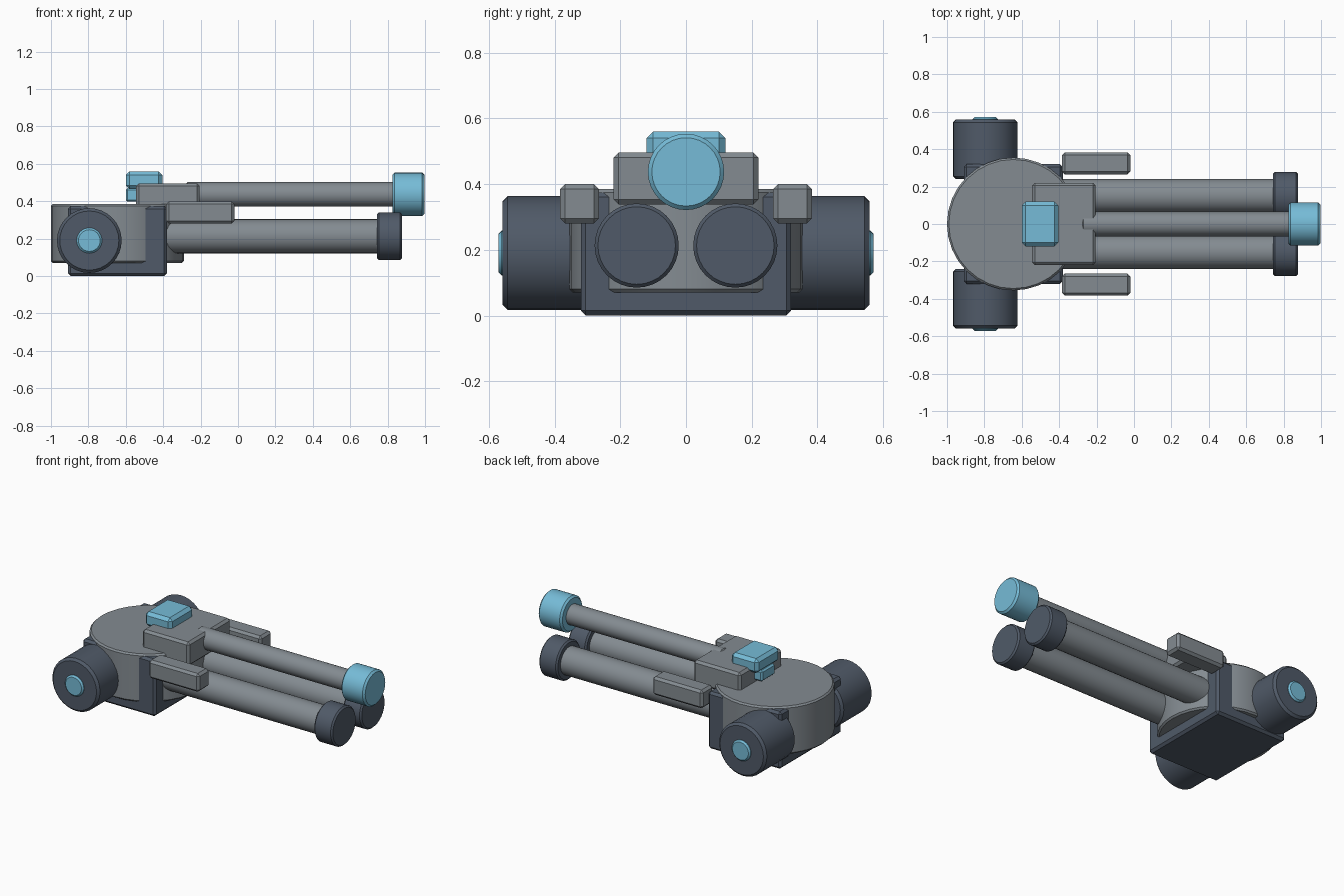
import bpy, bmesh, math
from mathutils import Matrix, Vector

cube = bpy.data.objects.get("Cube")
if cube:
    bpy.data.objects.remove(cube, do_unlink=True)


def material(name, rgb):
    m = bpy.data.materials.new(name)
    m.use_nodes = True
    m.diffuse_color = (*rgb, 1)
    m.node_tree.nodes["Principled BSDF"].inputs["Base Color"].default_value = (*rgb, 1)
    return m


GREY = material("light_grey", (0.23, 0.26, 0.285))
DARK = material("dark_slate", (0.08, 0.102, 0.138))
BLUE = material("sky_blue", (0.18, 0.50, 0.68))
AXES = {"x": Matrix.Rotation(math.pi / 2, 4, "Y"),
        "y": Matrix.Rotation(-math.pi / 2, 4, "X"),
        "z": Matrix.Identity(4)}


def finish(name, bm, mat, chamfer):
    # Chamfer the hard edges, then shade smooth with crisp corners
    hard = [e for e in bm.edges if e.calc_face_angle(0) > math.radians(40)]
    bmesh.ops.bevel(bm, geom=hard, offset=chamfer, segments=1, affect="EDGES")
    bmesh.ops.recalc_face_normals(bm, faces=bm.faces)
    mesh = bpy.data.meshes.new(name)
    bm.to_mesh(mesh)
    bm.free()
    mesh.materials.append(mat)
    ob = bpy.data.objects.new(name, mesh)
    bpy.context.collection.objects.link(ob)
    bpy.ops.object.select_all(action="DESELECT")
    ob.select_set(True)
    bpy.context.view_layer.objects.active = ob
    bpy.ops.object.shade_smooth_by_angle(angle=math.radians(30))
    return ob


def box(name, low, high, mat, chamfer=0.015):
    low, high = Vector(low), Vector(high)
    bm = bmesh.new()
    bmesh.ops.create_cube(bm, size=1)
    bmesh.ops.scale(bm, vec=high - low, verts=bm.verts)
    bmesh.ops.translate(bm, vec=(low + high) / 2, verts=bm.verts)
    return finish(name, bm, mat, chamfer)


def cylinder(name, start, length, radius, axis, mat, chamfer=0.012, sides=32):
    bm = bmesh.new()
    bmesh.ops.create_cone(bm, cap_ends=True, segments=sides, radius1=radius,
                          radius2=radius, depth=abs(length))
    turn = AXES[axis]
    middle = Vector(start) + turn.to_3x3() @ Vector((0, 0, length / 2))
    bmesh.ops.transform(bm, matrix=Matrix.Translation(middle) @ turn, verts=bm.verts)
    return finish(name, bm, mat, chamfer)


# Body: square base and round turret
box("base_block", (-0.91, -0.32, 0), (-0.38, 0.32, 0.375), DARK)
cylinder("turret_disc", (-0.645, 0, 0.07), 0.315, 0.355, "z", GREY, 0.01)

# Raised housing with upper barrel and sight
box("top_housing", (-0.545, -0.22, 0.338), (-0.205, 0.22, 0.496), GREY)
cylinder("upper_barrel", (-0.275, 0, 0.437), 1.12, 0.066, "x", GREY, 0.006)
cylinder("upper_muzzle", (0.825, 0, 0.437), 0.172, 0.116, "x", BLUE)
box("sight_block", (-0.6, -0.07, 0.398), (-0.42, 0.07, 0.47), BLUE, 0.01)
box("sight_plate", (-0.6, -0.12, 0.465), (-0.405, 0.12, 0.56), BLUE, 0.02)

# Mirrored parts
for side, s in (("front", -1), ("back", 1)):
    cylinder(side + "_drum", (-0.795, s * 0.24, 0.19), s * 0.318, 0.173, "y", DARK, 0.015)
    cylinder(side + "_drum_cap", (-0.795, s * 0.54, 0.19), s * 0.031, 0.068, "y", BLUE, 0.01)
    cylinder(side + "_barrel", (-0.5, s * 0.15, 0.213), 1.26, 0.091, "x", GREY, 0.006)
    cylinder(side + "_muzzle", (0.743, s * 0.15, 0.213), 0.134, 0.128, "x", DARK, 0.01)
    ys = sorted((s * 0.265, s * 0.383))
    box(side + "_side_rail", (-0.385, ys[0], 0.28), (-0.02, ys[1], 0.4), GREY)
